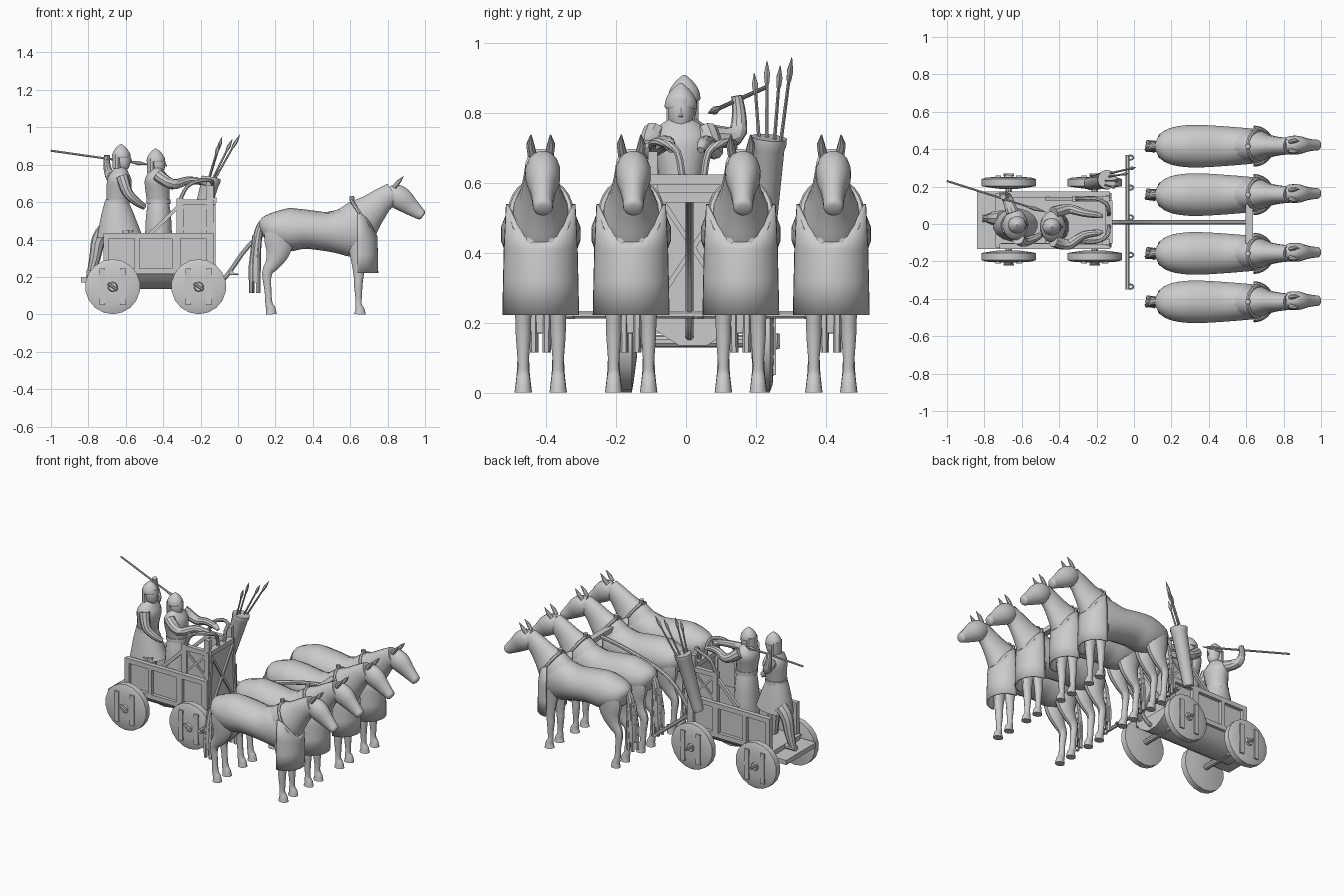
import bpy, bmesh, math
from mathutils import Vector as V


def finish(name, bm):
    bmesh.ops.recalc_face_normals(bm, faces=bm.faces)
    me = bpy.data.meshes.new(name)
    bm.to_mesh(me)
    bm.free()
    ob = bpy.data.objects.new(name, me)
    bpy.context.collection.objects.link(ob)
    return ob


def loft(name, pts, n=14, side=(0, 1, 0), steps=3):
    """Elliptic rings (x, y, z, half width along side, half depth) skinned along a path."""
    P = []
    for i in range(len(pts) - 1):
        q = [pts[max(i - 1, 0)], pts[i], pts[i + 1], pts[min(i + 2, len(pts) - 1)]]
        for s in range(steps):
            t = s / steps
            P.append([0.5 * (2 * b + (c - a) * t + (2 * a - 5 * b + 4 * c - d) * t * t
                             + (3 * b - a - 3 * c + d) * t ** 3) for a, b, c, d in zip(*q)])
    P.append(list(pts[-1]))
    bm, rings = bmesh.new(), []
    for i, p in enumerate(P):
        t = (V(P[min(i + 1, len(P) - 1)][:3]) - V(P[max(i - 1, 0)][:3])).normalized()
        u = V(side)
        u = (u - t * u.dot(t)).normalized()
        v = t.cross(u)
        ring = []
        for k in range(n):
            a = 2 * math.pi * (k + 0.5) / n
            co = V(p[:3]) + u * p[3] * math.cos(a) + v * p[4] * math.sin(a)
            co.z = max(co.z, 0)
            ring.append(bm.verts.new(co))
        rings.append(ring)
    for r, s in zip(rings, rings[1:]):
        for k in range(n):
            bm.faces.new((r[k], r[(k + 1) % n], s[(k + 1) % n], s[k]))
    bm.faces.new(rings[0])
    bm.faces.new(rings[-1])
    return finish(name, bm)


def rod(name, pts, r, n=8, steps=1):
    """Round bar through points; r is one radius or one per point."""
    ext = [max(p[i] for p in pts) - min(p[i] for p in pts) for i in range(3)]
    side = [0, 0, 0]
    side[ext.index(min(ext))] = 1
    rs = r if isinstance(r, (list, tuple)) else [r] * len(pts)
    return loft(name, [(*p, q, q) for p, q in zip(pts, rs)], n, side, steps)


def box(name, x0, x1, y0, y1, z0, z1):
    bm = bmesh.new()
    bmesh.ops.create_cube(bm, size=1)
    for v in bm.verts:
        v.co = ((x0 + x1) / 2 + v.co.x * (x1 - x0), (y0 + y1) / 2 + v.co.y * (y1 - y0),
                (z0 + z1) / 2 + v.co.z * (z1 - z0))
    return finish(name, bm)


# ---- horse, built once at y = 0
H = []
H.append(loft("horse_body", [(x, 0, z, a, b) for x, z, a, b in [
    (.122, .45, .02, .03), (.14, .455, .065, .065), (.19, .457, .097, .09), (.27, .453, .113, .115),
    (.36, .455, .115, .105), (.48, .442, .108, .105), (.58, .443, .1, .13),
    (.65, .435, .092, .125), (.71, .43, .075, .09), (.738, .43, .03, .035)]], 18))
H.append(loft("horse_neck", [(x, 0, z, a, b) for x, z, a, b in [
    (.62, .47, .09, .125), (.665, .515, .082, .113), (.715, .56, .062, .088),
    (.77, .61, .05, .068), (.83, .65, .044, .058)]], 16))
H.append(loft("horse_head", [(x, 0.006, z, a, b) for x, z, a, b in [
    (.80, .668, .025, .025), (.83, .645, .047, .058), (.875, .615, .05, .063),
    (.92, .578, .037, .049), (.96, .547, .03, .036), (.983, .53, .028, .028), (.99, .525, .016, .016)]], 16))
for s in (-1, 1):
    H.append(rod("horse_ear", [(.835, s * .024, .68), (.86, s * .03, .71), (.885, s * .028, .738)],
                 [.014, .012, .002]))
    H.append(loft("horse_hind_leg", [(x, s * .05, z, a, b) for x, z, a, b in [
        (.225, .46, .05, .08), (.22, .40, .047, .083), (.212, .33, .04, .065), (.185, .27, .03, .042),
        (.155, .22, .021, .028), (.16, .13, .017, .019), (.165, .06, .019, .02), (.175, .03, .022, .026),
        (.178, 0, .026, .03)]], 12))
    H.append(loft("horse_front_leg", [(x, s * .05, z, a, b) for x, z, a, b in [
        (.64, .39, .037, .06), (.645, .28, .028, .04), (.645, .2, .023, .027), (.643, .16, .022, .024),
        (.645, .08, .016, .017), (.645, .05, .019, .018), (.652, .025, .022, .026), (.652, 0, .026, .032)]], 12))
H.append(loft("horse_tail", [(.15, 0, .51, .016, .016), (.118, 0, .47, .02, .02), (.1, 0, .38, .028, .026),
                             (.09, 0, .26, .032, .03), (.09, 0, .17, .028, .026)], 10))
for dx, dy in ((-.02, -.016), (.016, -.02), (-.014, .02), (.02, .016)):
    H.append(rod("tail_strand", [(.1 + dx * .7, dy * .6, .42), (.09 + dx, dy * 1.1, .25), (.09 + dx, dy, .115)],
                 [.01, .014, .011], 6))

# chest cloth and neck strap
bm = bmesh.new()
grid = []
for i in range(21):
    a = math.radians(-90 + 9 * i)
    c, s = math.cos(a), math.sin(a)
    top = .43 + .11 * s * s
    grid.append([bm.verts.new((.64 + w * .104 * c, w * .104 * s, z)) for z, w in
                 ((.222, 1.02), (.32, 1.0), (.41, .98), (top, .92))])
for r, s in zip(grid, grid[1:]):
    for k in range(3):
        bm.faces.new((r[k], s[k], s[k + 1], r[k + 1]))
cloth = finish("chest_cloth", bm)
mod = cloth.modifiers.new("thickness", 'SOLIDIFY')
mod.thickness, mod.offset = .008, 0
H.append(cloth)
ring = [(.667 - .06 * math.cos(a), .084 * math.sin(a), .517 + .09 * math.cos(a))
        for a in (2 * math.pi * k / 24 for k in range(25))]
H.append(rod("neck_strap", ring, .01, 6))
H.append(rod("strap_terret", [(.612, 0, .59), (.608, 0, .632)], .014, 8))

for y in (-.157, .157, .416):
    for ob in H:
        c = ob.copy()
        c.location.y = y
        bpy.context.collection.objects.link(c)
for ob in H:
    ob.location.y = -.416

# ---- car body
Y0, Y1, YC = -.125, .165, .02
bm = bmesh.new()
hull = [bm.verts.new((-.74, y, z)) for y, z in
        ((Y0, .23), (Y1, .23), (.13, .18), (.06, .135), (-.02, .135), (-.09, .18))]
ext = bmesh.ops.extrude_face_region(bm, geom=[bm.faces.new(hull)])
bmesh.ops.translate(bm, vec=(.62, 0, 0), verts=[v for v in ext["geom"] if isinstance(v, bmesh.types.BMVert)])
finish("car_hull", bm)
box("rear_step", -.84, -.7, Y0 - .008, Y1 + .008, .17, .2)
for s in (-1, 1):
    yo = YC + s * .138                               # side wall plane
    yp = yo - s * .012
    box("side_panel", -.71, -.14, yp - .005, yp + .005, .23, .42)
    for z in (.23, .42):
        box("side_rail", -.72, -.13, yo - .015, yo + .015, z - .015, z + .015)
    for x, w in ((-.705, .015), (-.54, .013), (-.33, .022), (-.15, .022)):
        box("side_post", x - w, x + w, yo - .015, yo + .015, .22, .43)
    yu = YC + s * .115                               # tall front part
    box("tall_side_panel", -.31, -.14, yu - .005, yu + .005, .42, .6)
    for x in (-.31, -.15):
        box("tall_post", x - .018, x + .018, yu - .014, yu + .014, .42, .69 if x > -.2 else .62)
    box("tall_rail", -.325, -.13, yu - .014, yu + .014, .585, .615)
    rod("side_brace", [(-.47, yu, .43), (-.315, yu, .58)], .014, 4)
    for a, b in ((.44, .59), (.59, .44)):
        rod("side_cross", [(-.31, yu + s * .006, a), (-.15, yu + s * .006, b)], .009, 4)
    rod("hand_loop", [(-.31, yu, .61), (-.27, yu, .685), (-.2, yu, .715), (-.145, YC + s * .085, .715),
                      (-.135, YC + s * .045, .69), (-.135, YC + s * .03, .61)], .011, 8, 3)
box("front_panel", -.15, -.13, Y0 + .01, Y1 - .01, .2, .61)
box("front_rail", -.155, -.115, -.105, .125, .595, .625)
for s in (-1, 1):
    rod("front_cross", [(-.128, YC - s * .115, .24), (-.128, YC + s * .115, .59)], .01, 4)
    rod("front_edge", [(-.13, YC + s * .135, .22), (-.13, YC + s * .11, .61)], .013, 4)

# ---- wheels and axles
for x in (-.67, -.21):
    rod("axle", [(x, -.215, .147), (x, .26, .147)], .018, 10)
    for yw, s in ((-.175, -1), (.222, 1)):
        rod("wheel", [(x, yw + s * d, .148) for d in (-.034, -.026, -.02, .018, .026, .03)],
            [.05, .11, .147, .147, .125, .07], 18)
        for dx in (-.055, .055):
            box("wheel_slat", x + dx - .015, x + dx + .015, yw + s * .015, yw + s * .036, .05, .245)
        rod("wheel_hub", [(x, yw, .147), (x, yw + s * .04, .147)], [.04, .022], 10)
        rod("linch_pin", [(x - .025, yw + s * .041, .165), (x + .025, yw + s * .041, .13)], .007, 6)

# ---- draught pole, yoke and crossbar
rod("pole", [(-.22, .01, .15), (-.11, .01, .165), (-.05, .01, .22), (.06, .01, .37), (.2, .01, .46),
             (.45, .01, .53), (.63, .01, .56)], .013, 8, 3)
box("yoke", .595, .635, -.105, .135, .545, .575)
rod("crossbar", [(-.035, -.35, .223), (-.035, .37, .223)], .012, 8)
for y in (-.335, -.165, .035, .195, .355):
    rod("crossbar_hook", [(-.035 + .016 * (1 - math.cos(a)), y + .012 * math.sin(a), .215)
                          for a in (math.pi * k / 4 for k in range(9))], .005, 6)

# ---- quiver with four javelins
rod("quiver", [(-.24, .215, .38), (-.235, .217, .4), (-.15, .235, .70), (-.147, .236, .71), (-.143, .238, .73)],
    [.03, .035, .048, .052, .052], 14)
for x, y, z in ((.01, .303, .96), (-.03, .27, .937), (-.085, .232, .95), (-.1, .195, .915)):
    a, b = V((-.16 + (x + .05) * .2, .24 + (y - .25) * .5, .68)), V((x, y, z))
    at = lambda t: tuple(a.lerp(b, t))
    rod("javelin", [at(0), at(.74), at(.78), at(.86), at(1)], [.006, .005, .008, .01, .001], 6)


# ---- crew
def crew(n, x, y, skirt, waist, head_z, lean):
    loft(n + "_skirt", [(x + sx, y, z, a, b) for sx, z, a, b in skirt], 16)
    loft(n + "_torso", [(x, y, waist - .02, .055, .058), (x + lean * .3, y, waist + .06, .072, .066),
                        (x + lean * .6, y, waist + .12, .086, .066), (x + lean * .8, y, waist + .16, .066, .046),
                        (x + lean, y, waist + .185, .03, .03)], 16)
    rod(n + "_belt", [(x, y, waist - .01), (x, y, waist + .015)], .066, 14)
    hx = x + lean
    rod(n + "_neck", [(hx, y, waist + .15), (hx, y, head_z)], .026, 10)
    loft(n + "_face", [(hx + .008, y, head_z + d, a, b) for d, a, b in (
        (-.055, .015, .018), (-.04, .03, .034), (0, .038, .044), (.04, .034, .04))], 14)
    rod(n + "_nose", [(hx + .048, y, head_z + .015), (hx + .054, y, head_z - .012)], [.003, .007], 6)
    loft(n + "_helmet", [(hx, y, head_z + d, a, a * 1.05) for d, a in (
        (.012, .045), (.02, .047), (.04, .043), (.06, .031), (.075, .016), (.085, .003))], 16)
    loft(n + "_neck_guard", [(hx - .022, y, head_z + d, .042, .026) for d in (-.045, 0, .03)], 12)


crew("spearman", -.645, -.005, [(-.005, .61, .062, .062), (0, .53, .075, .09), (.01, .42, .09, .122)],
     .6, .825, .02)
rod("spearman_raised_arm", [(-.65, .06, .735), (-.68, .14, .735), (-.70, .152, .79), (-.70, .145, .85)],
    [.035, .028, .021, .016], 10, 3)
rod("spearman_low_arm", [(-.62, -.075, .735), (-.59, -.095, .65), (-.54, -.08, .6), (-.5, -.06, .575)],
    [.034, .028, .022, .016], 10, 3)
rod("spearman_rear_leg", [(-.7, .03, .46), (-.745, .03, .4), (-.765, .03, .3), (-.785, .03, .23)],
    [.045, .038, .03, .022], 10, 3)
rod("spearman_rear_foot", [(-.81, .03, .218), (-.73, .03, .215)], [.02, .016], 8)
rod("spearman_front_leg", [(-.6, -.05, .45), (-.59, -.05, .22)], [.045, .028], 10)
rod("long_spear", [(-1, .23, .875), (-.57, .094, .814), (-.56, .09, .813), (-.53, .082, .808), (-.47, .063, .8)],
    [.006, .006, .008, .012, .001], 8)

crew("driver", -.425, -.015, [(.0, .61, .055, .055), (.0, .5, .075, .07), (.0, .22, .085, .08)],
     .6, .802, -.015)
for s, hy in ((-1, -.06), (1, .06)):
    rod("driver_arm", [(-.43, -.015 + s * .075, .745), (-.35, -.015 + s * .095, .695), (-.27, hy, .715),
                       (-.2, hy * .8, .71), (-.17, hy * .7, .695)], [.034, .028, .022, .018, .01], 10, 3)

# ---- smooth shading with sharp edges kept
bpy.ops.object.select_all(action='SELECT')
bpy.context.view_layer.objects.active = cloth
bpy.ops.object.shade_smooth_by_angle(angle=math.radians(35))
